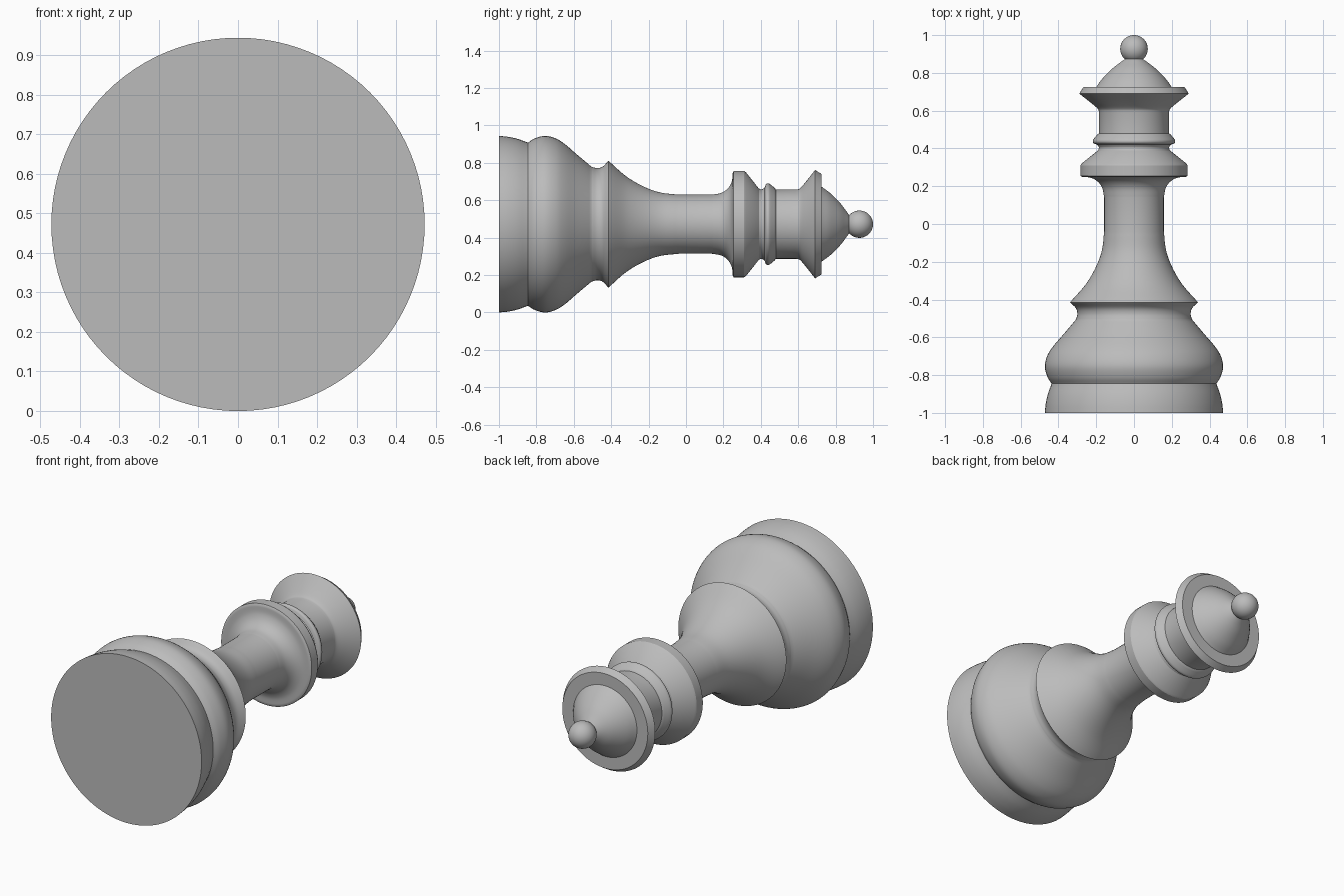
import bpy, bmesh, math
from mathutils import Vector, Matrix

cube = bpy.data.objects.get("Cube")
if cube:
    bpy.data.objects.remove(cube)

AXIS_Z = 0.472
SIDES = 96

grey = bpy.data.materials.new("plain_grey")
grey.use_nodes = True
GREY = (0.5, 0.5, 0.5, 1)
grey.diffuse_color = GREY
grey.node_tree.nodes["Principled BSDF"].inputs["Base Color"].default_value = GREY


def smooth_run(points, steps=6):
    """Catmull-Rom curve through one run of (y, radius) points."""
    p = [Vector(q) for q in points]
    if len(p) < 3:
        return p
    p = [2 * p[0] - p[1]] + p + [2 * p[-1] - p[-2]]
    out = []
    for a, b, c, d in zip(p, p[1:], p[2:], p[3:]):
        for i in range(steps):
            t = i / steps
            out.append(0.5 * (2 * b + (c - a) * t + (2 * a - 5 * b + 4 * c - d) * t ** 2
                              + (3 * b - a - 3 * c + d) * t ** 3))
    return out + [p[-2]]


def finish(name, bm):
    bmesh.ops.remove_doubles(bm, verts=bm.verts, dist=0.0005)
    bmesh.ops.recalc_face_normals(bm, faces=bm.faces)
    mesh = bpy.data.meshes.new(name)
    bm.to_mesh(mesh)
    bm.free()
    mesh.materials.append(grey)
    obj = bpy.data.objects.new(name, mesh)
    bpy.context.collection.objects.link(obj)
    obj.location.z = AXIS_Z
    bpy.ops.object.select_all(action='DESELECT')
    obj.select_set(True)
    bpy.context.view_layer.objects.active = obj
    bpy.ops.object.shade_smooth_by_angle(angle=math.radians(30))
    return obj


def lathe(name, runs):
    """Turn joined runs about the y axis; corners between runs stay sharp."""
    bm = bmesh.new()
    verts = [bm.verts.new((r, y, 0)) for run in runs for y, r in smooth_run(run)]
    edges = [bm.edges.new(pair) for pair in zip(verts, verts[1:])]
    bmesh.ops.spin(bm, geom=verts + edges, cent=(0, 0, 0), axis=(0, 1, 0),
                   angle=math.tau, steps=SIDES, use_duplicate=False)
    return finish(name, bm)


# Turned body: foot, bulge, waist, stem, collars, crown and dome
lathe("turned_body", [
    [(-1, 0), (-1, 0.472)],
    [(-1, 0.472), (-0.95, 0.467), (-0.9, 0.456), (-0.845, 0.436)],
    [(-0.845, 0.436), (-0.81, 0.458), (-0.755, 0.472), (-0.7, 0.46), (-0.65, 0.43),
     (-0.58, 0.37), (-0.505, 0.307)],
    [(-0.505, 0.307), (-0.475, 0.3), (-0.445, 0.308), (-0.415, 0.339)],
    [(-0.415, 0.339), (-0.4, 0.326), (-0.32, 0.256), (-0.23, 0.203), (-0.14, 0.17),
     (-0.04, 0.158)],
    [(-0.04, 0.158), (0.14, 0.158)],
    [(0.14, 0.158), (0.19, 0.168), (0.225, 0.193), (0.245, 0.23), (0.25, 0.275)],
    [(0.25, 0.275), (0.255, 0.284)],
    [(0.255, 0.284), (0.31, 0.284)],
    [(0.31, 0.284), (0.32, 0.278)],
    [(0.32, 0.278), (0.39, 0.19)],
    [(0.39, 0.19), (0.405, 0.186), (0.42, 0.195)],
    [(0.42, 0.195), (0.428, 0.214), (0.44, 0.218), (0.452, 0.212), (0.475, 0.193)],
    [(0.475, 0.193), (0.48, 0.185)],
    [(0.48, 0.185), (0.59, 0.185)],
    [(0.59, 0.185), (0.61, 0.192), (0.64, 0.226), (0.69, 0.29)],
    [(0.69, 0.29), (0.725, 0.268)],
    [(0.725, 0.268), (0.725, 0.2)],
    [(0.725, 0.2), (0.77, 0.167), (0.82, 0.118), (0.855, 0.073), (0.875, 0.045)],
    [(0.875, 0.045), (0.875, 0)],
])

# Finial ball on the tip
ball = bmesh.new()
bmesh.ops.create_uvsphere(ball, u_segments=48, v_segments=24, radius=0.073,
                          matrix=Matrix.Translation((0, 0.927, 0)) @ Matrix.Rotation(math.pi / 2, 4, 'X'))
finish("finial_ball", ball)
